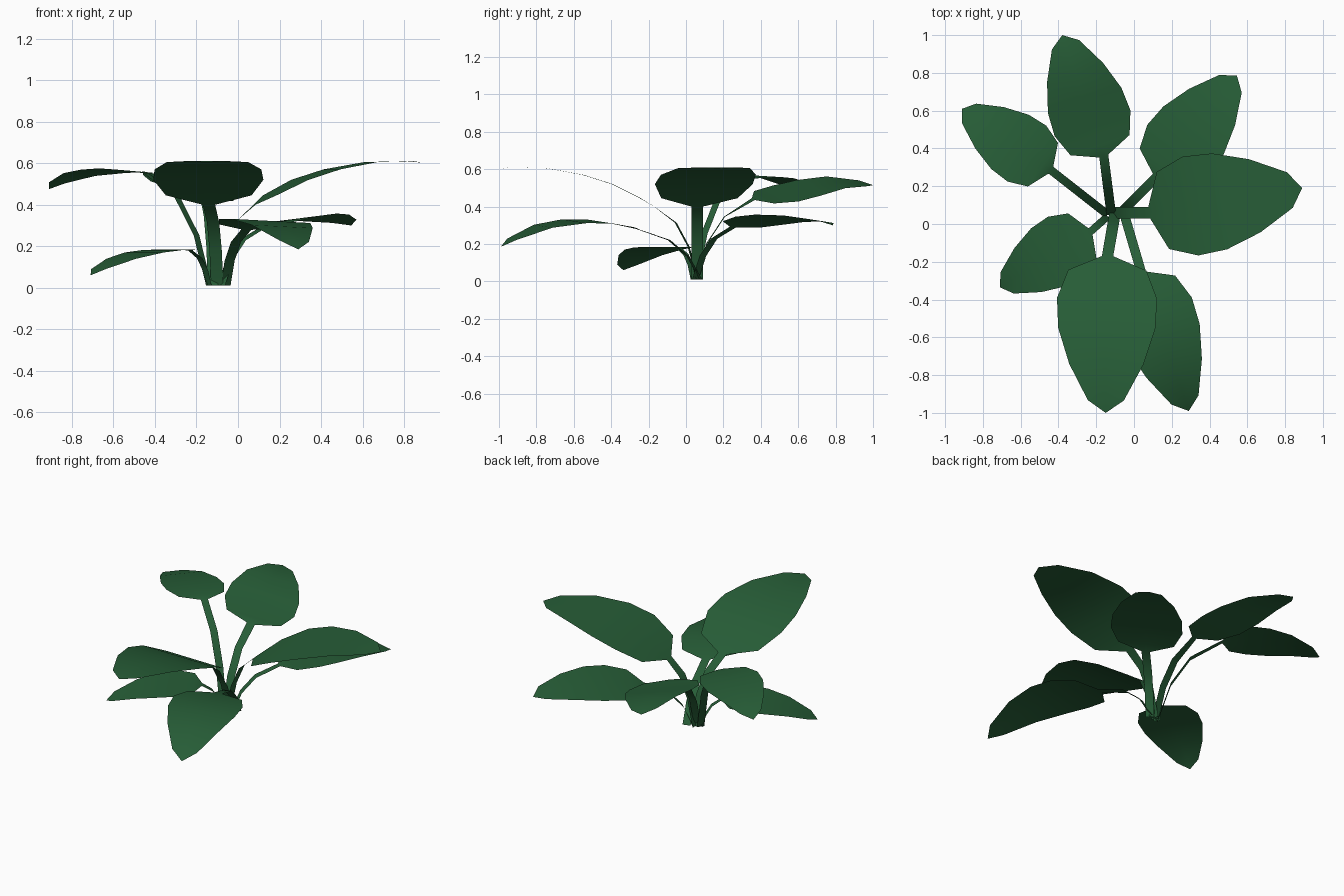
import bpy
from mathutils import Vector

if "Cube" in bpy.data.objects:
    bpy.data.objects.remove(bpy.data.objects["Cube"])

green = bpy.data.materials.new("leaf_green")
green.diffuse_color = (0.02, 0.11, 0.038, 1)
green.use_nodes = True
green.node_tree.nodes["Principled BSDF"].inputs["Base Color"].default_value = green.diffuse_color

# Shared leaf shape: stem curve (run, rise) and blade outline (position, width)
STEM = [(0, 0.0), (0.2, 0.45), (0.5, 0.78)]
BLADE = [(0, None), (0.09, 0.78), (0.27, 1.0), (0.46, 0.97), (0.69, 0.74), (0.92, 0.36)]


def leaf(name, base, joint, tip, half, stem_half, heights, slope):
    """One thin leaf: a ribbon stem that opens into a drooping blade.
    slope > 0 lifts the left edge (looking along the leaf)."""
    base, joint, tip = Vector(base), Vector(joint), Vector(tip)
    verts, faces = [], []

    def row(mid, z, direction, w, tilt):
        side = Vector((-direction.y, direction.x)).normalized() * w
        for s in (1, 0, -1):
            p = mid + side * s
            verts.append((p.x, p.y, z + s * w * tilt))

    # stem
    for run, rise in STEM:
        row(base.lerp(joint, run), 0.01 + rise * (heights[0] - 0.01), joint - base, stem_half, 0)
    # blade
    for (t, w), z in zip(BLADE, heights):
        width = stem_half if w is None else half * w
        row(joint.lerp(tip, t), z, tip - joint, width, slope)
    rows = len(verts) // 3
    for i in range(rows - 1):
        for j in (0, 1):
            a = 3 * i + j
            faces.append((a, a + 1, a + 4, a + 3))
    # pointed end
    verts.append((tip.x, tip.y, heights[-1]))
    a = 3 * (rows - 1)
    faces += [(a, a + 1, len(verts) - 1), (a + 1, a + 2, len(verts) - 1)]
    faces = [tuple(reversed(f)) for f in faces]

    me = bpy.data.meshes.new(name)
    me.from_pydata(verts, [], faces)
    if sum(p.normal.z for p in me.polygons) < 0:
        me.flip_normals()
    me.shade_smooth()
    me.materials.append(green)
    ob = bpy.data.objects.new(name, me)
    bpy.context.collection.objects.link(ob)


# Two tall leaves share one height profile
TALL = (0.40, 0.445, 0.52, 0.57, 0.605, 0.61, 0.602)
leaf("right_leaf", (-0.11, 0.06), (0.08, 0.06), (0.89, 0.19), 0.265, 0.03, TALL, 0)
leaf("front_leaf", (-0.10, 0.06), (-0.14, -0.17), (-0.15, -1.0), 0.265, 0.03, TALL, 0)
# Middle leaves
leaf("back_leaf", (-0.12, 0.05), (-0.16, 0.36), (-0.38, 1.0), 0.212, 0.025,
     (0.44, 0.45, 0.47, 0.50, 0.53, 0.525, 0.515), 0.2)
leaf("back_left_leaf", (-0.14, 0.05), (-0.44, 0.285), (-0.91, 0.61), 0.18, 0.022,
     (0.55, 0.56, 0.566, 0.56, 0.545, 0.505, 0.475), 0.05)
# Low leaves
leaf("back_right_leaf", (-0.08, 0.05), (0.12, 0.25), (0.545, 0.785), 0.21, 0.025,
     (0.29, 0.305, 0.325, 0.337, 0.337, 0.32, 0.30), -0.1)
leaf("front_left_leaf", (-0.14, 0.04), (-0.23, -0.04), (-0.71, -0.335), 0.185, 0.02,
     (0.18, 0.185, 0.182, 0.17, 0.14, 0.09, 0.06), 0)
leaf("front_right_leaf", (-0.06, 0.08), (0.04, -0.26), (0.29, -0.99), 0.21, 0.025,
     (0.28, 0.297, 0.32, 0.322, 0.295, 0.225, 0.185), -0.05)
